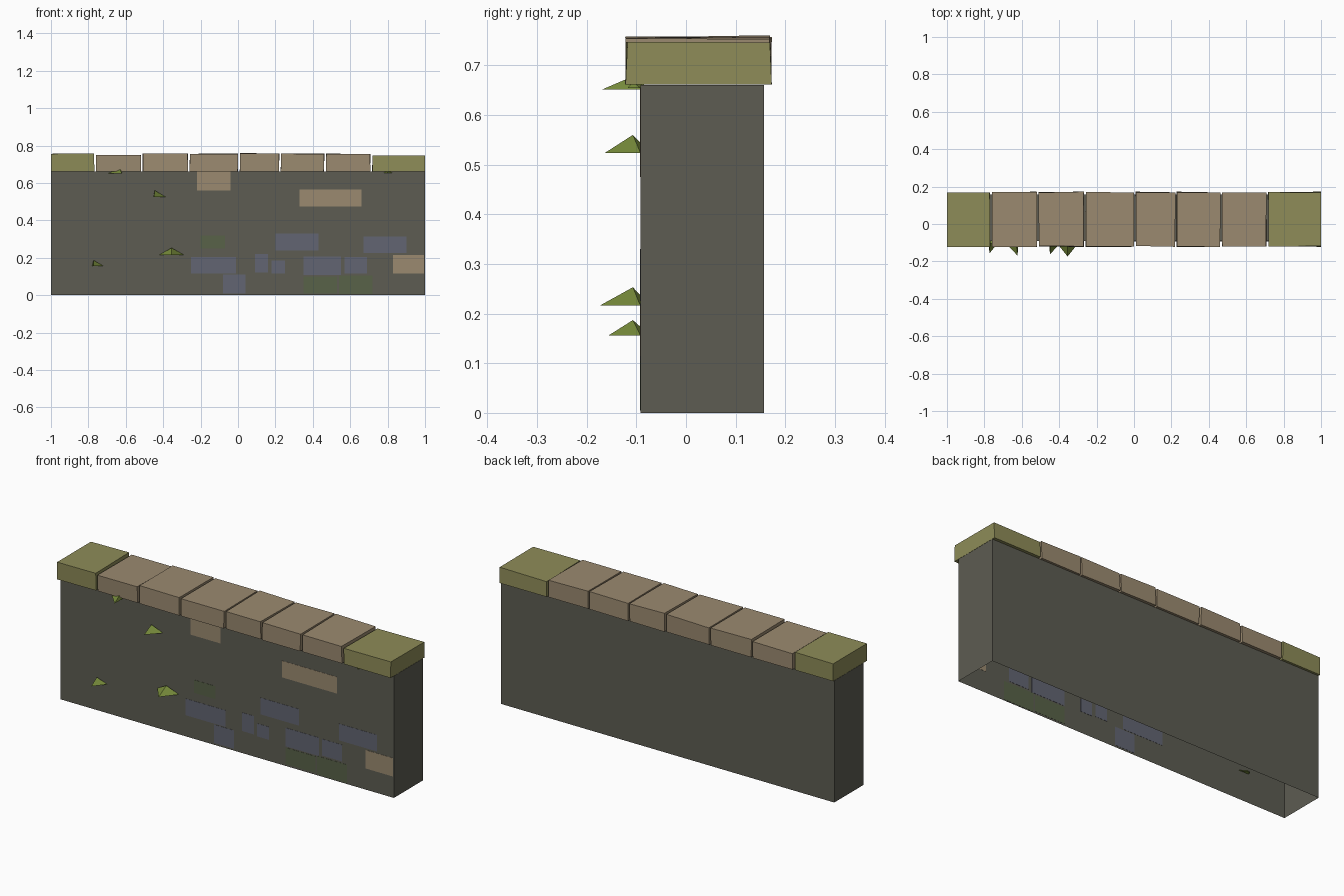
import bpy, bmesh, random
from mathutils import Vector

random.seed(4)
if "Cube" in bpy.data.objects:
    bpy.data.objects.remove(bpy.data.objects["Cube"], do_unlink=True)


def material(name, rgb):
    lin = [((c / 255 + 0.055) / 1.055) ** 2.4 for c in rgb] + [1]
    m = bpy.data.materials.new(name)
    m.use_nodes = True
    m.diffuse_color = lin
    m.node_tree.nodes["Principled BSDF"].inputs["Base Color"].default_value = lin
    return m


MORTAR = material("dark grey mortar", (93, 92, 82))
TAN = material("tan stone", (155, 138, 112))
OLIVE = material("mossy olive stone", (142, 140, 88))
BLUE = material("blue grey stone", (98, 101, 114))
GREEN = material("green grey stone", (88, 98, 72))
GRASS = material("grass green", (118, 138, 58))

FRONT, BACK, WALL_TOP = -0.092, 0.157, 0.661


def finish(name, bm, mat):
    bmesh.ops.recalc_face_normals(bm, faces=bm.faces)
    mesh = bpy.data.meshes.new(name)
    bm.to_mesh(mesh)
    bm.free()
    mesh.materials.append(mat)
    ob = bpy.data.objects.new(name, mesh)
    bpy.context.collection.objects.link(ob)
    return ob


def box(lo, hi):
    bm = bmesh.new()
    bmesh.ops.create_cube(bm, size=1)
    lo, hi = Vector(lo), Vector(hi)
    for v in bm.verts:
        v.co = (lo + hi) / 2 + v.co * (hi - lo)
    return bm


# Wall body, open underneath
bm = box((-1, FRONT, 0), (1, BACK, WALL_TOP))
bm.normal_update()
bottom = [f for f in bm.faces if f.normal.z < -0.5]
bmesh.ops.delete(bm, geom=bottom, context="FACES_ONLY")
finish("wall_body", bm, MORTAR)

# Row of slightly uneven capstones, mossy at both ends
edges = [-1, -0.765, -0.515, -0.263, 0.005, 0.225, 0.465, 0.712, 1]
tops = [0.757, 0.751, 0.759, 0.757, 0.759, 0.758, 0.756, 0.746]
for i, top in enumerate(tops):
    first, last = i == 0, i == len(tops) - 1
    x0 = edges[i] + (0 if first else 0.005)
    x1 = edges[i + 1] - (0 if last else 0.005)
    bm = box((x0, -0.12, WALL_TOP + 0.001), (x1, 0.17, top))
    for v in bm.verts:
        if abs(v.co.x) < 0.99:
            v.co.x += random.uniform(-0.002, 0.002)
        v.co.y += random.uniform(-0.003, 0.003)
        if v.co.z > 0.7:
            v.co.z += random.uniform(-0.003, 0.002)
    finish(f"capstone_{i + 1}", bm, OLIVE if first or last else TAN)

# Flat stones set flush in the front: left, right, middle height, height
stones = {
    TAN: [(-0.22, -0.04, 0.61, 0.1), (0.33, 0.66, 0.52, 0.09),
          (0.83, 0.995, 0.165, 0.1)],
    BLUE: [(-0.25, -0.01, 0.16, 0.09), (-0.08, 0.04, 0.06, 0.1),
           (0.2, 0.43, 0.285, 0.09), (0.09, 0.16, 0.17, 0.1),
           (0.18, 0.25, 0.15, 0.07), (0.35, 0.55, 0.157, 0.1),
           (0.57, 0.69, 0.16, 0.09), (0.67, 0.9, 0.27, 0.09)],
    GREEN: [(-0.2, -0.07, 0.285, 0.07), (0.35, 0.53, 0.055, 0.09),
            (0.54, 0.72, 0.055, 0.1)],
}
for mat, rows in stones.items():
    for i, (x0, x1, z, h) in enumerate(rows):
        bm = box((x0, FRONT - 0.001, z - h / 2), (x1, FRONT + 0.001, z + h / 2))
        finish(f"{mat.name.replace(' ', '_')}_inlay_{i + 1}", bm, mat)

# Pointed grass tufts: left, right, tip x, tip y, peak x, base z, peak z
tufts = [(-0.42, -0.29, -0.355, -0.174, -0.355, 0.216, 0.253),
         (-0.452, -0.385, -0.45, -0.163, -0.445, 0.524, 0.56),
         (-0.78, -0.72, -0.772, -0.156, -0.772, 0.156, 0.187),
         (-0.695, -0.62, -0.622, -0.17, -0.63, 0.651, 0.678),
         (0.78, 0.825, 0.8, -0.118, 0.8, 0.654, 0.668)]
for i, (x0, x1, tx, ty, px, z0, z1) in enumerate(tufts):
    bm = bmesh.new()
    ring = [bm.verts.new(p) for p in ((x0, FRONT, z0), (tx, ty, z0),
                                      (x1, FRONT, z0), (px, FRONT + 0.02, z0))]
    peak = bm.verts.new((px, -0.107, z1))
    bm.faces.new(ring)
    for a, b in zip(ring, ring[1:] + ring[:1]):
        bm.faces.new((a, b, peak))
    finish(f"grass_tuft_{i + 1}", bm, GRASS)
